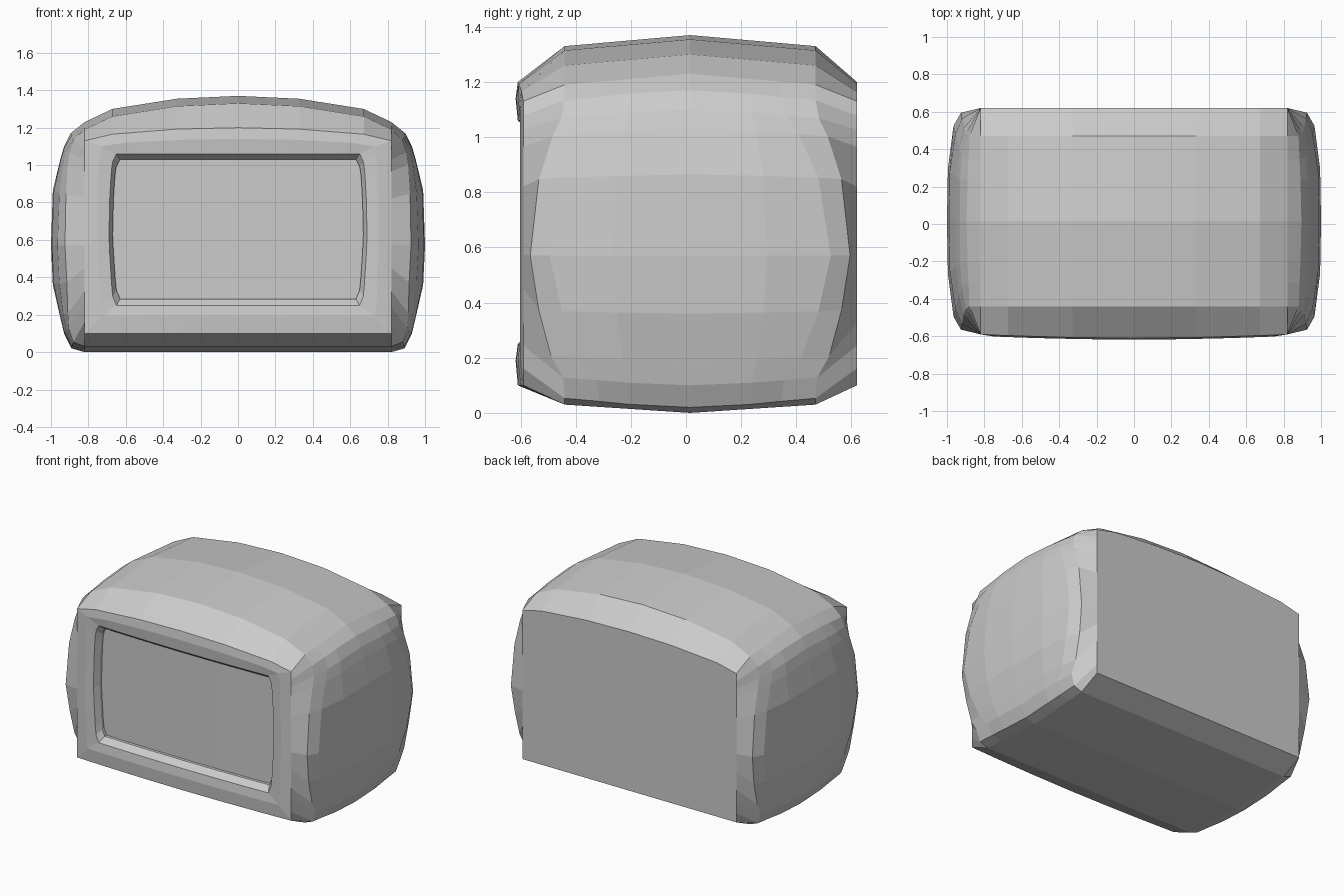
import bpy, bmesh

if "Cube" in bpy.data.objects:
    bpy.data.objects.remove(bpy.data.objects["Cube"])

MID = 0.015                                    # middle of the depth
BOTTOM = [0, .37, .73, 1]                      # half-width fractions along the floor
TOP = [(1, 1), (.82, .5), (.4, .11), (0, 0)]   # width fraction, arc drop
SIDE_Z = [.02, .1, .185, .36, .57, .865, 1.03, 1.1, 1.17]
LEAN = [0, .05, .4, .75, 1, .75, .35, .1, 0]   # how far a ring bows outward in depth
SIDE_T = [.06, .14, .22, .34, .46, .7, .84, .9, .95]
BOW = [.5, .65, .75, .9, 1, .9, .75, .65, .5]


def closed(half):
    """Mirror a right half (bottom centre to top centre) into a closed loop."""
    return half + [(-x, y, z) for x, y, z in reversed(half[1:-1])]


def shell_ring(sign, y_top, y_mid, xs, squeeze):
    """Cross-section of the bulging case."""
    sink = .04 * y_top / .455
    y = MID + sign * y_top
    half = [(.82 * f, y, sink * .75) for f in BOTTOM]
    for x, z, w in zip(xs, SIDE_Z, LEAN):
        half.append((x, MID + sign * (y_top + (y_mid - y_top) * w),
                     .57 + (z - .57) * squeeze))
    half += [(.82 * f, y, 1.37 - sink - .14 * d) for f, d in TOP]
    return closed(half)


def panel_ring(w, z0, z1, bow, y, arc, bulge=.02):
    """Rounded rectangle on the front or back panel."""
    half = [(w * f, y, z0) for f in BOTTOM]
    half += [(w + bow * b, y, z0 + (z1 - z0) * t) for t, b in zip(SIDE_T, BOW)]
    half += [(w * f, y, z1 + arc * (1 - d)) for f, d in TOP]
    half = [(x, y - bulge * (1 - (x / .82) ** 2), z) for x, y, z in half]
    return closed(half)


# Half of the case, from the panel edge to the middle
A = (.455, .58, [.88, .905, .91, .915, .925, .92, .91, .9, .88], .94)
B = (.33, .51, [.885, .92, .935, .955, .965, .955, .935, .92, .885], .96)
C = (.22, .28, [.89, .93, .95, .985, .995, .985, .95, .93, .89], .98)
M = (0, 0, [.89, .93, .95, .99, 1.0, .99, .95, .93, .895], 1)

loops = [
    # screen recess and bezel
    panel_ring(.63, .285, 1.03, .04, -.53, 0),
    panel_ring(.63, .285, 1.03, .04, -.55, 0),
    panel_ring(.65, .25, 1.06, .04, -.59, 0),
    panel_ring(.73, .19, 1.10, .02, -.598, .04),
    panel_ring(.82, .10, 1.13, 0, -.59, .07),
    # case
    shell_ring(-1, *A), shell_ring(-1, *B), shell_ring(-1, *C),
    shell_ring(1, *M),
    shell_ring(1, *C), shell_ring(1, *B), shell_ring(1, *A),
    # back panel edge
    panel_ring(.82, .10, 1.13, 0, .62, .07, 0),
]

bm = bmesh.new()
rings = [[bm.verts.new(p) for p in loop] for loop in loops]
n = len(rings[0])
for a, b in zip(rings, rings[1:]):
    for i in range(n):
        j = (i + 1) % n
        bm.faces.new((a[i], a[j], b[j], b[i]))
bm.faces.new(rings[-1])

# Gently curved screen made of upright strips
s = rings[0]
for strip in ([0, 1, 15, 16], [1, 2, 14, 15], [2, 3, 13, 14], list(range(3, 14))):
    bm.faces.new([s[i] for i in strip])
    bm.faces.new([s[(n - i) % n] for i in strip])

bmesh.ops.recalc_face_normals(bm, faces=bm.faces)
mesh = bpy.data.meshes.new("monitor_case")
bm.to_mesh(mesh)
bm.free()
bpy.context.collection.objects.link(bpy.data.objects.new("monitor_case", mesh))
